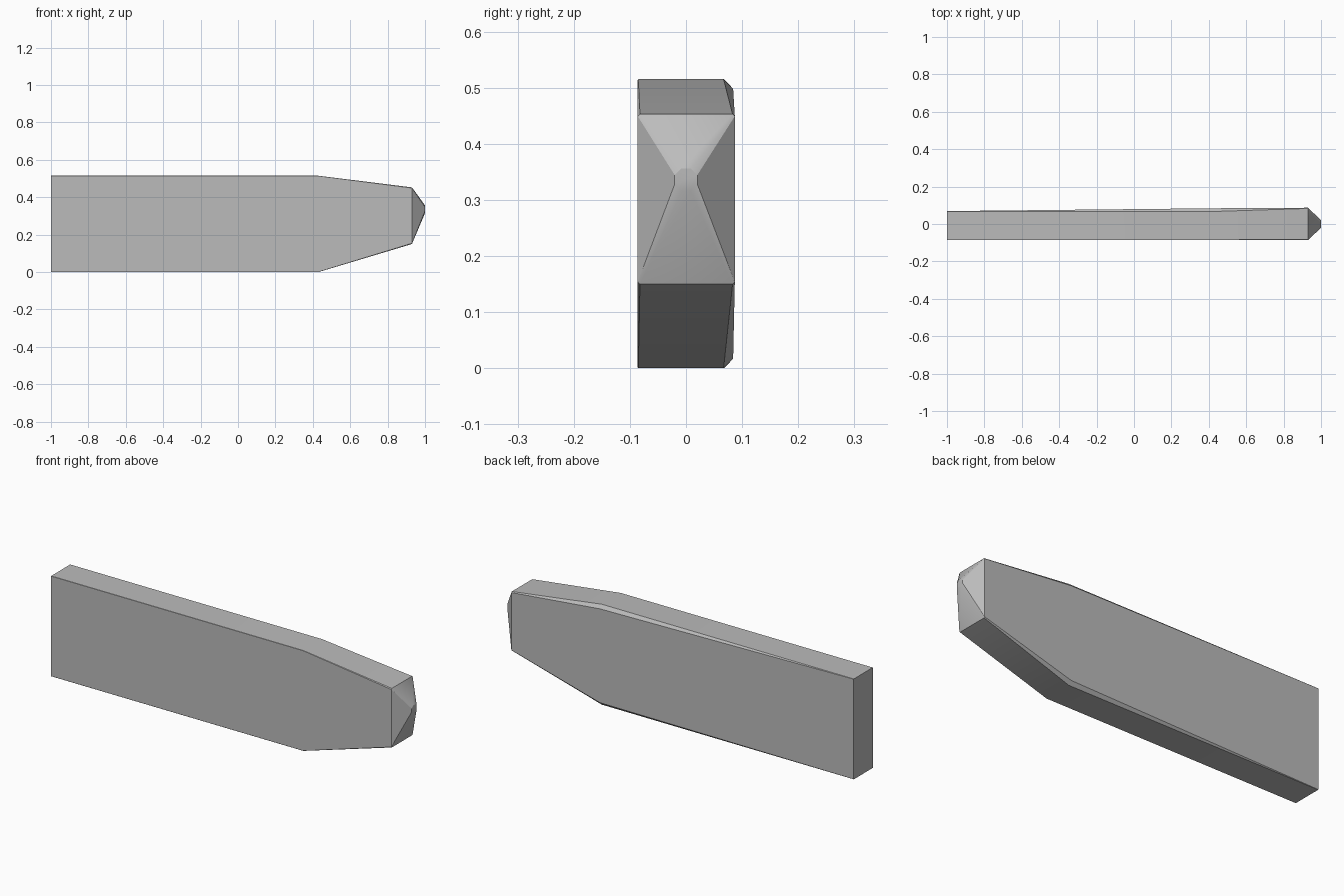
import bpy, bmesh, math

cube = bpy.data.objects.get("Cube")
if cube:
    bpy.data.objects.remove(cube, do_unlink=True)

grey = bpy.data.materials.new("plain grey")
grey.use_nodes = True
colour = (0.5, 0.5, 0.5, 1)
grey.diffuse_color = colour
grey.node_tree.nodes["Principled BSDF"].inputs["Base Color"].default_value = colour


def section(x, front, back, low, high, front_cut, back_cut):
    """Rectangular cross-section with its four corners cut."""
    f, b = front_cut, back_cut
    return [(x, front + f, low), (x, back - b, low),
            (x, back, low + b), (x, back, high - b),
            (x, back - b, high), (x, front + f, high),
            (x, front, high - f), (x, front, low + f)]


def tip_circle(x, z, radius):
    """Small blunt tip, ordered like the cross-sections."""
    angles = [math.radians(-112.5 + 45 * i) for i in range(8)]
    return [(x, radius * math.cos(a), z + radius * math.sin(a)) for a in angles]


# Plank: straight length, wide back chamfer at the shoulder, tapered nose
rings = [
    section(-1.0, -0.086, 0.069, 0.0, 0.515, 0.001, 0.001),
    section(0.43, -0.086, 0.084, 0.0, 0.515, 0.001, 0.017),
    section(0.93, -0.086, 0.087, 0.15, 0.453, 0.004, 0.004),
    tip_circle(1.0, 0.336, 0.022),
]

bm = bmesh.new()
loops = [[bm.verts.new(p) for p in ring] for ring in rings]
for a, b in zip(loops, loops[1:]):
    for i in range(8):
        j = (i + 1) % 8
        bm.faces.new((a[i], a[j], b[j], b[i]))
bm.faces.new(loops[0])
bm.faces.new(loops[-1])
bmesh.ops.recalc_face_normals(bm, faces=bm.faces)

mesh = bpy.data.meshes.new("pointed_plank")
bm.to_mesh(mesh)
bm.free()
plank = bpy.data.objects.new("pointed_plank", mesh)
bpy.context.collection.objects.link(plank)
mesh.materials.append(grey)

bpy.ops.object.select_all(action="DESELECT")
plank.select_set(True)
bpy.context.view_layer.objects.active = plank
bpy.ops.object.shade_smooth_by_angle(angle=math.radians(30))
